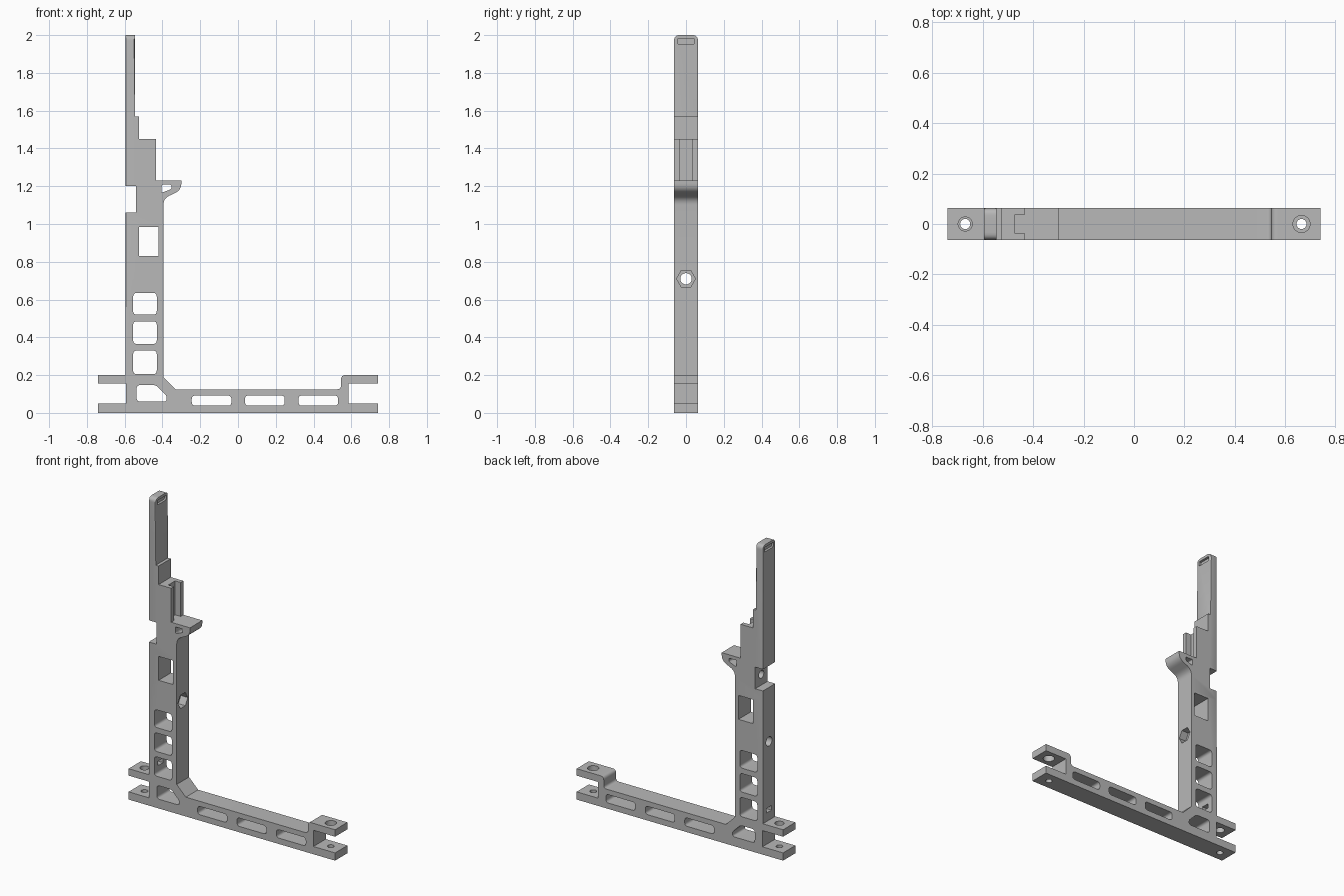
import bpy, bmesh, math
from mathutils import Vector

cube = bpy.data.objects.get("Cube")
if cube:
    bpy.data.objects.remove(cube)

DEPTH = 0.063
grey = bpy.data.materials.new("plain grey")
grey.use_nodes = True
grey.diffuse_color = (0.48, 0.48, 0.48, 1)
grey.node_tree.nodes["Principled BSDF"].inputs["Base Color"].default_value = grey.diffuse_color


def fillet(points):
    """Round each (u, v, radius) corner of a closed profile."""
    out = []
    for i, p in enumerate(points):
        r = p[2] if len(p) > 2 else 0
        c = Vector(p[:2])
        if not r:
            out.append(c)
            continue
        a = c + (Vector(points[i - 1][:2]) - c).normalized() * r
        b = c + (Vector(points[(i + 1) % len(points)][:2]) - c).normalized() * r
        for k in range(7):
            t = k / 6
            out.append(a * (1 - t) ** 2 + c * 2 * t * (1 - t) + b * t * t)
    return out


def prism(name, points, lo, hi, axis="y"):
    """Extrude a profile along one axis."""
    place = {"x": lambda p, w: (w, p[0], p[1]),
             "y": lambda p, w: (p[0], w, p[1]),
             "z": lambda p, w: (p[0], p[1], w)}[axis]
    bm = bmesh.new()
    face = bm.faces.new([bm.verts.new(place(p, lo)) for p in fillet(points)])
    ext = bmesh.ops.extrude_face_region(bm, geom=[face])
    shift = Vector(place((0, 0), hi - lo))
    bmesh.ops.translate(bm, vec=shift, verts=[g for g in ext["geom"] if isinstance(g, bmesh.types.BMVert)])
    bmesh.ops.recalc_face_normals(bm, faces=bm.faces)
    mesh = bpy.data.meshes.new(name)
    bm.to_mesh(mesh)
    bm.free()
    mesh.materials.append(grey)
    ob = bpy.data.objects.new(name, mesh)
    bpy.context.collection.objects.link(ob)
    return ob


def rect(u0, u1, v0, v1, r=0):
    return [(u0, v0, r), (u1, v0, r), (u1, v1, r), (u0, v1, r)]


def ring(u, v, r, n=32):
    return [(u + r * math.cos(math.tau * i / n), v + r * math.sin(math.tau * i / n)) for i in range(n)]


# Main silhouette: foot rail with forked ends, mast, hook and blade
outline = [
    (-0.74, 0), (0.74, 0), (0.74, 0.05), (0.585, 0.05), (0.585, 0.155), (0.74, 0.155),
    (0.74, 0.2), (0.545, 0.2, 0.025), (0.545, 0.125, 0.02), (-0.33, 0.125), (-0.395, 0.19),
    (-0.395, 1.135, 0.035), (-0.3, 1.18, 0.035), (-0.3, 1.23), (-0.435, 1.23), (-0.435, 1.45),
    (-0.525, 1.45), (-0.525, 1.57), (-0.545, 1.57), (-0.545, 2.0), (-0.595, 2.0),
    (-0.595, 1.2), (-0.54, 1.2), (-0.54, 1.06), (-0.595, 1.06), (-0.595, 0.2),
    (-0.74, 0.2), (-0.74, 0.155), (-0.592, 0.155), (-0.592, 0.05), (-0.74, 0.05)]
frame = prism("mast_frame", outline, -DEPTH, DEPTH)

# Soften the long upright edges of the mast
bm = bmesh.new()
bm.from_mesh(frame.data)
upright = [e for e in bm.edges
           if abs(e.verts[0].co.z - e.verts[1].co.z) > 0.3
           and abs(e.verts[0].co.x - e.verts[1].co.x) < 0.001]
bmesh.ops.bevel(bm, geom=upright, offset=0.006, segments=2, profile=0.5, affect="EDGES")
bm.to_mesh(frame.data)
bm.free()


def combine(tool, operation="DIFFERENCE"):
    tool.hide_render = True
    mod = frame.modifiers.new("cut", "BOOLEAN")
    mod.operation, mod.solver, mod.object = operation, "EXACT", tool
    bpy.context.view_layer.objects.active = frame
    bpy.ops.object.modifier_apply(modifier=mod.name)
    bpy.data.objects.remove(tool)


# Rounded blade tip
combine(prism("tip_shape", [(-0.1, -0.1), (0.1, -0.1), (0.1, 1), (DEPTH, 1),
                            (DEPTH, 2, 0.03), (-DEPTH, 2, 0.03), (-DEPTH, 1), (-0.1, 1)],
              -1, 1, "x"), "INTERSECT")

# Windows through the mast, foot rail and hook
windows = [rect(-0.525, -0.42, 0.83, 0.985)]
windows += [rect(-0.555, -0.43, lo, hi, 0.02) for lo, hi in ((0.52, 0.635), (0.365, 0.485), (0.205, 0.33))]
windows += [rect(x, x + 0.21, 0.038, 0.092, 0.02) for x in (-0.245, 0.037, 0.32)]
windows.append([(-0.537, 0.06, 0.02), (-0.378, 0.06, 0.015), (-0.378, 0.09, 0.01),
                (-0.435, 0.147, 0.015), (-0.537, 0.147, 0.02)])
windows.append([(-0.405, 1.165, 0.01), (-0.352, 1.185, 0.01), (-0.352, 1.208, 0.008), (-0.405, 1.208, 0.008)])
for w in windows:
    combine(prism("window_cutter", w, -0.2, 0.2))

# Pin holes through the forks, wider in the upper prongs
for x, wide in ((-0.67, 0.028), (0.665, 0.034)):
    combine(prism("pin_cutter", ring(x, 0, 0.02), -0.1, 0.1, "z"))
    combine(prism("pin_cutter", ring(x, 0, wide), 0.1, 0.3, "z"))

# Cross bolt with hexagonal nut pocket, notch bore and small slot
combine(prism("bolt_cutter", ring(0, 0.71, 0.03), -0.7, -0.3, "x"))
combine(prism("nut_cutter", ring(0, 0.71, 0.05, 6), -0.445, -0.3, "x"))
combine(prism("bore_cutter", ring(0, 1.13, 0.025), -0.57, -0.43, "x"))
combine(prism("slot_cutter", rect(-0.025, 0.025, 0.255, 0.285), -0.65, -0.5, "x"))

# Upright groove in the shoulder block and shallow recesses at the blade tip
combine(prism("groove_cutter", rect(-0.035, 0.035, 1.23, 1.5), -0.475, -0.4, "x"))
for lo, hi in ((-0.56, -0.5), (-0.65, -0.58)):
    combine(prism("recess_cutter", rect(-0.045, 0.045, 1.953, 1.982, 0.006), lo, hi, "x"))

bpy.ops.object.select_all(action="DESELECT")
frame.select_set(True)
bpy.context.view_layer.objects.active = frame
bpy.ops.object.shade_smooth_by_angle(angle=math.radians(30))
